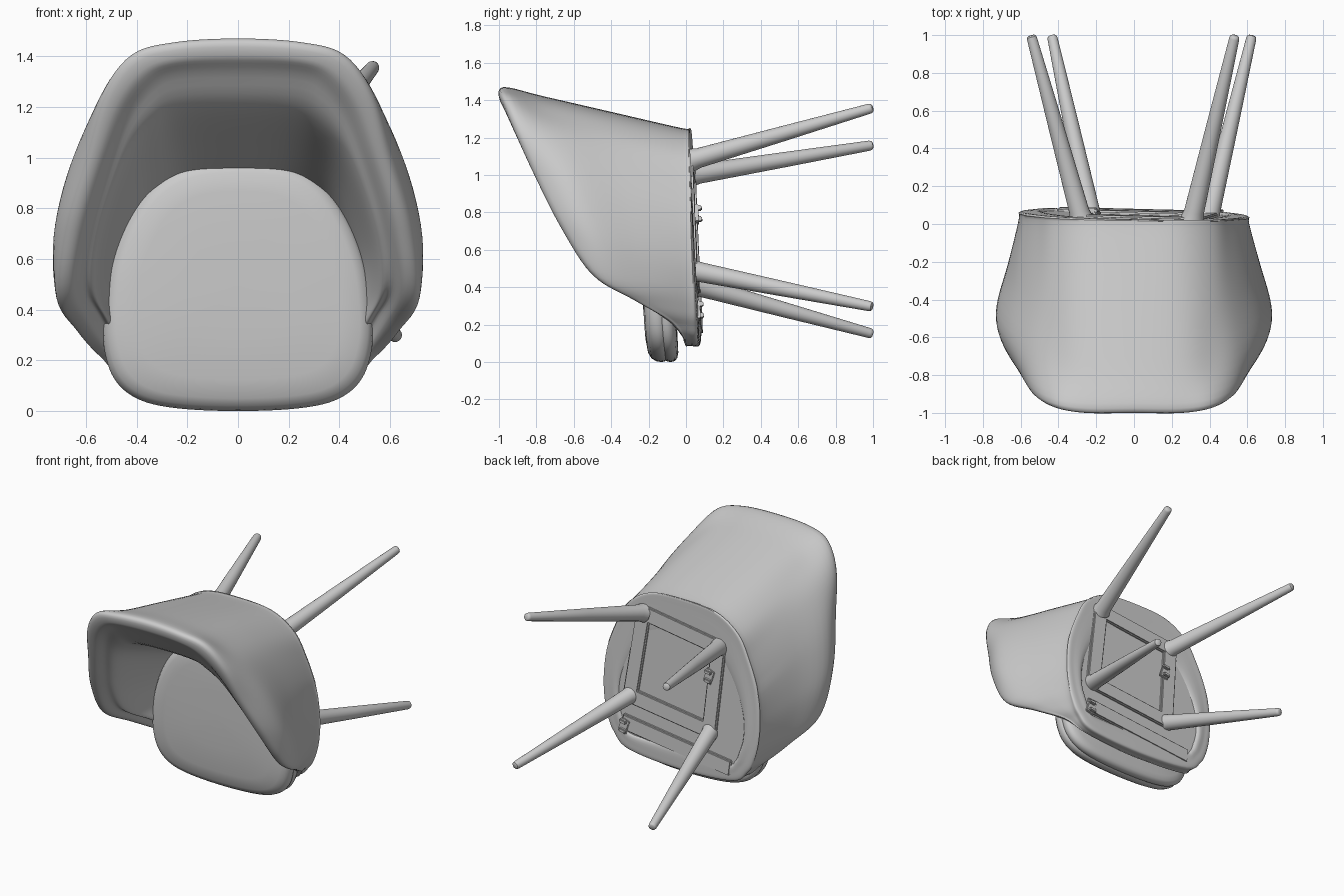
import bpy, bmesh, math
from mathutils import Vector as V

if "Cube" in bpy.data.objects:
    bpy.data.objects.remove(bpy.data.objects["Cube"])


def add_object(name, bm, angle=40):
    bmesh.ops.recalc_face_normals(bm, faces=bm.faces)
    me = bpy.data.meshes.new(name)
    bm.to_mesh(me)
    bm.free()
    ob = bpy.data.objects.new(name, me)
    bpy.context.collection.objects.link(ob)
    bpy.ops.object.select_all(action='DESELECT')
    ob.select_set(True)
    bpy.context.view_layer.objects.active = ob
    bpy.ops.object.shade_smooth_by_angle(angle=math.radians(angle))
    return ob


def spline(pts, n):
    """Closed smooth curve through pts, n samples per span."""
    out, k = [], len(pts)
    for i in range(k):
        a, b, c, d = (pts[(i + j) % k] for j in (-1, 0, 1, 2))
        for s in range(n):
            t = s / n
            out.append(0.5 * (2 * b + (c - a) * t + (2 * a - 5 * b + 4 * c - d) * t * t
                              + (3 * b - a - 3 * c + d) * t ** 3))
    return out


def mirror_loop(half):
    return half + [V((-p.x, p.y, p.z)) for p in half[-2:0:-1]]


def bridge(bm, rings, closed=False, caps=False):
    vs = [[bm.verts.new(p) for p in r] for r in rings]
    n = len(vs[0])
    for i in range(len(vs) if closed else len(vs) - 1):
        a, b = vs[i], vs[(i + 1) % len(vs)]
        for j in range(n):
            bm.faces.new((a[j], a[(j + 1) % n], b[(j + 1) % n], b[j]))
    if caps:
        bm.faces.new(vs[0])
        bm.faces.new(vs[-1])


def base_y(x, z):
    """Slightly tilted plane of the underside."""
    return 0.025 + 0.05 * (1.25 - z) / 1.15 - 0.02 * x


# Tub shell stations, back centre to front centre:
# outer base (x,z), outer rim (x,y,z), inner rim (x,y,z), inner base (x,z), outward bulge
stations = [
    ((0, 1.25), (0, -.975, 1.47), (0, -.935, 1.34), (0, .92), 0),
    ((.25, 1.23), (.25, -.975, 1.455), (.24, -.935, 1.33), (.2, .91), -.005),
    ((.42, 1.13), (.42, -.95, 1.405), (.34, -.91, 1.28), (.32, .85), -.02),
    ((.51, .98), (.535, -.89, 1.25), (.43, -.845, 1.16), (.39, .78), .02),
    ((.585, .78), (.61, -.78, 1.0), (.51, -.74, .95), (.45, .67), .06),
    ((.61, .58), (.69, -.64, .72), (.58, -.615, .71), (.485, .55), .055),
    ((.60, .42), (.71, -.475, .455), (.605, -.46, .50), (.485, .42), .025),
    ((.57, .3), (.635, -.265, .325), (.55, -.25, .38), (.46, .33), .01),
    ((.52, .205), (.54, -.08, .215), (.47, -.07, .26), (.43, .26), 0),
    ((.40, .115), (.41, -.01, .12), (.35, -.01, .19), (.36, .22), 0),
    ((0, .085), (0, 0, .085), (0, 0, .17), (0, .22), 0),
]


def section(b, r, i, s, bulge):
    yb = base_y(0, b[1])
    R, I = V(r), V(i)
    centre = V((0, 0, .68))
    B = V((b[0], yb - .045, b[1]))
    foot = V((b[0], yb - .008, b[1]))
    inset = B + (centre - B) * .07
    inset.y = yb
    S = V((s[0], max(-.1, I.y + .01), s[1]))
    floor = V((s[0], yb - .008, s[1]))
    T = (R + I) / 2 + V((0, -.038 if R.y < -.05 else -.015, 0))
    out = V((b[0], 0, b[1] - .6)).normalized() * bulge
    pad = V((0, .17 * min(0, I.y), 0))
    return [inset, foot, B, B.lerp(R, .4) + out * .5, B.lerp(R, .78) + out, R, T, I,
            I.lerp(S, .36) + pad, I.lerp(S, .72) + pad * .6, S, floor]


secs = [section(*s) for s in stations]
tracks = [spline(mirror_loop([s[k] for s in secs]), 6) for k in range(len(secs[0]))]
for t in tracks:
    for p in t:
        if p.y > 0:
            p.y -= .02 * p.x
bm = bmesh.new()
bridge(bm, [spline([t[j] for t in tracks], 5) for j in range(len(tracks[0]))], closed=True)
add_object("tub_shell", bm, 60)

# Seat cushion with a seam groove round the edge, thinner towards its front
half = [(0, 0), (.25, .012), (.40, .05), (.49, .13), (.53, .26), (.53, .42), (.505, .58),
        (.44, .75), (.34, .89), (.2, .97), (0, .99)]
outline = spline(mirror_loop([V((x, 0, z)) for x, z in half]), 6)
mid = V((0, 0, .5))
profile = [(.02, -.205), (.4, -.205), (.75, -.203), (.9, -.197), (.96, -.182), (.99, -.16),
           (1, -.135), (.995, -.115), (.985, -.107), (.995, -.099), (1, -.08), (.99, -.06),
           (.96, -.045), (.9, -.035), (.3, -.03)]
cushion_rings = [[mid + (p - mid) * s + V((0, y, 0)) for p in outline] for s, y in profile]
for r in cushion_rings:
    for p in r:
        p.y -= .03 * math.tanh(p.z / .25)
bm = bmesh.new()
bridge(bm, cushion_rings, caps=True)
add_object("seat_cushion", bm, 60)

# Recessed underside panel
ring = spline(mirror_loop([V((s[0][0], 0, s[0][1])) for s in stations]), 4)
c = V((0, 0, .67))
rim = [c + (p - c) * .9 for p in ring]
bm = bmesh.new()
bridge(bm, [[V((p.x, base_y(p.x, p.z) + d, p.z)) for p in rim] for d in (-.07, -.008)], caps=True)
add_object("underside_panel", bm)


def bar(name, p, q, width, lo, hi, bevel=.008):
    """Flat bar on the underside between two (x,z) points."""
    a, b = V((p[0], 0, p[1])), V((q[0], 0, q[1]))
    side = (b - a).normalized().cross(V((0, 1, 0))) * width / 2
    corners = [a + side, b + side, b - side, a - side]
    bm = bmesh.new()
    bridge(bm, [[V((k.x, base_y(k.x, k.z) + d, k.z)) for k in corners] for d in (lo, hi)], caps=True)
    bmesh.ops.bevel(bm, geom=bm.edges[:], offset=bevel, segments=2, affect='EDGES')
    return add_object(name, bm)


# Legs: splayed, tapered and rounded at the tip
legs = {"back_left_leg": ((-.28, 1.0), (-.545, 1.16)), "back_right_leg": ((.31, 1.08), (.535, 1.36)),
        "front_left_leg": ((-.225, .415), (-.435, .15)), "front_right_leg": ((.395, .49), (.625, .295))}
for name, (p, q) in legs.items():
    a, b = V((p[0], .03, p[1])), V((q[0], 1.0, q[1]))
    d = (b - a).normalized()
    u = d.cross(V((0, 0, 1))).normalized()
    w = d.cross(u)
    bm = bmesh.new()
    bridge(bm, [[a.lerp(b, t) + (u * math.cos(k * math.pi / 12) + w * math.sin(k * math.pi / 12)) * r
                 for k in range(24)]
                for t, r in ((0, .062), (.04, .053), (.5, .041), (.98, .027), (.992, .024), (.997, .017))],
           caps=True)
    add_object(name, bm)

# Support frame joining the leg tops
bl, br, fl, fr = (legs[k][0] for k in legs)
for name, p, q in (("frame_back", bl, br), ("frame_left", bl, fl),
                   ("frame_right", br, fr), ("frame_front", fl, fr)):
    bar(name, p, q, .11, -.03, .01)
bar("front_rail", (-.4, .2), (.45, .3), .11, -.03, .01)

# Small metal fittings on the frame
for n, (x, z) in enumerate(((-.22, .79), (.43, .275))):
    bar(f"fitting_plate_{n}", (x - .03, z - .01), (x + .03, z + .01), .1, 0, .018, .004)
    for s in (-1, 1):
        bar(f"fitting_tab_{n}_{'low' if s < 0 else 'high'}", (x - .025, z + s * .03),
            (x + .025, z + s * .03 + .008), .025, .01, .036, .005)
